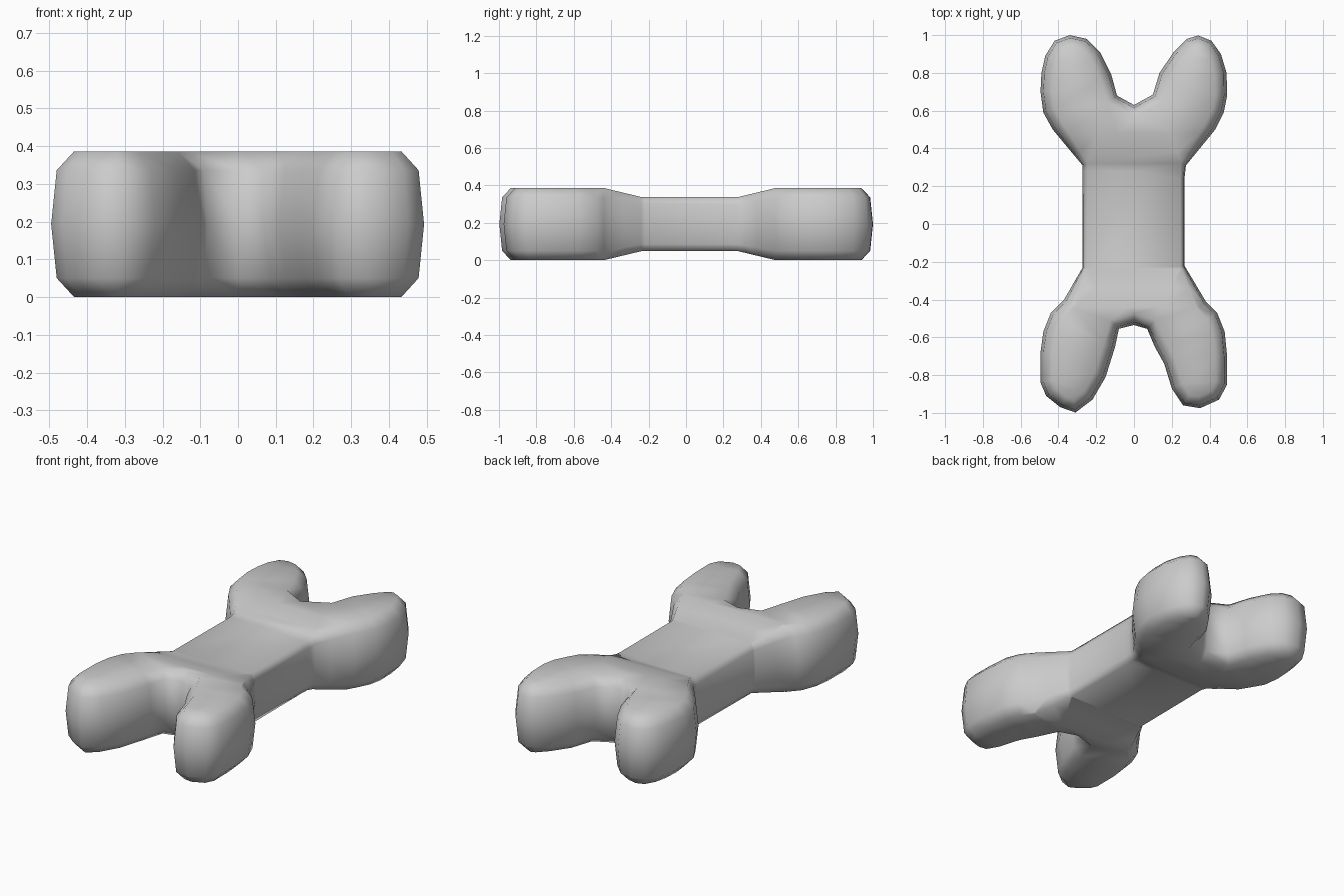
import bpy, bmesh
from mathutils import Vector

if "Cube" in bpy.data.objects:
    bpy.data.objects.remove(bpy.data.objects["Cube"])

# Plan outline of the bone, clockwise from the back notch
RIGHT = [(0, .63), (.10, .685), (.135, .80), (.21, .91), (.28, .98), (.34, .998),
         (.41, .97), (.46, .90), (.49, .80), (.493, .68), (.475, .59), (.43, .50),
         (.275, .31), (.267, .24), (.267, -.22), (.38, -.41), (.44, -.47),
         (.48, -.57), (.493, -.70), (.493, -.85), (.45, -.93), (.35, -.975),
         (.26, -.96), (.20, -.87), (.16, -.74), (.11, -.65), (.07, -.555)]
LEFT = [(0, -.535), (-.08, -.555), (-.10, -.65), (-.15, -.81), (-.22, -.93), (-.31, -.998),
        (-.39, -.97), (-.465, -.91), (-.495, -.84), (-.495, -.68), (-.48, -.57),
        (-.44, -.47), (-.37, -.40), (-.272, -.23), (-.272, .31), (-.43, .50),
        (-.48, .59), (-.495, .70), (-.49, .80), (-.47, .89), (-.42, .97),
        (-.34, 1.0), (-.25, .98), (-.18, .91), (-.12, .79), (-.09, .68)]
outline = [Vector(p) for p in RIGHT + LEFT]
MID = .193


def swell(y):
    """0 along the shaft, 1 on the knuckles."""
    t = (y - .28) / .2 if y > 0 else (-y - .24) / .2
    return min(max(t, 0), 1)


def inward(i):
    n = len(outline)
    a = (outline[i] - outline[i - 1]).normalized()
    b = (outline[(i + 1) % n] - outline[i]).normalized()
    t = (a + b).normalized()
    return Vector((t.y, -t.x))


# Stack of inset outlines: (height fraction, inset)
LEVELS = [(-1, .062), (-.74, .015), (0, 0), (.74, .015), (1, .062)]
bm = bmesh.new()
rings = []
for h, inset in LEVELS:
    ring = []
    for i, p in enumerate(outline):
        q = p + inward(i) * inset * (.35 + .65 * swell(p.y))
        ring.append(bm.verts.new((q.x, q.y, h)))
    rings.append(ring)
n = len(outline)
for lo, hi in zip(rings, rings[1:]):
    for i in range(n):
        j = (i + 1) % n
        bm.faces.new((lo[i], lo[j], hi[j], hi[i]))
caps = [bm.faces.new(rings[0]), bm.faces.new(rings[-1])]
bmesh.ops.triangulate(bm, faces=caps)

# Cross cuts so the thickness can change along the length
for y in (-.44, -.34, -.24, .28, .38, .48):
    bmesh.ops.bisect_plane(bm, geom=bm.verts[:] + bm.edges[:] + bm.faces[:],
                           plane_co=(0, y, 0), plane_no=(0, 1, 0), dist=1e-5)
for v in bm.verts:
    v.co.z = MID + v.co.z * (.145 + (MID - .145) * swell(v.co.y))
bmesh.ops.recalc_face_normals(bm, faces=bm.faces[:])

mesh = bpy.data.meshes.new("bone")
bm.to_mesh(mesh)
bm.free()
bone = bpy.data.objects.new("bone", mesh)
bpy.context.collection.objects.link(bone)
bpy.context.view_layer.objects.active = bone
bone.select_set(True)
bpy.ops.object.shade_smooth_by_angle(angle=1.2)
